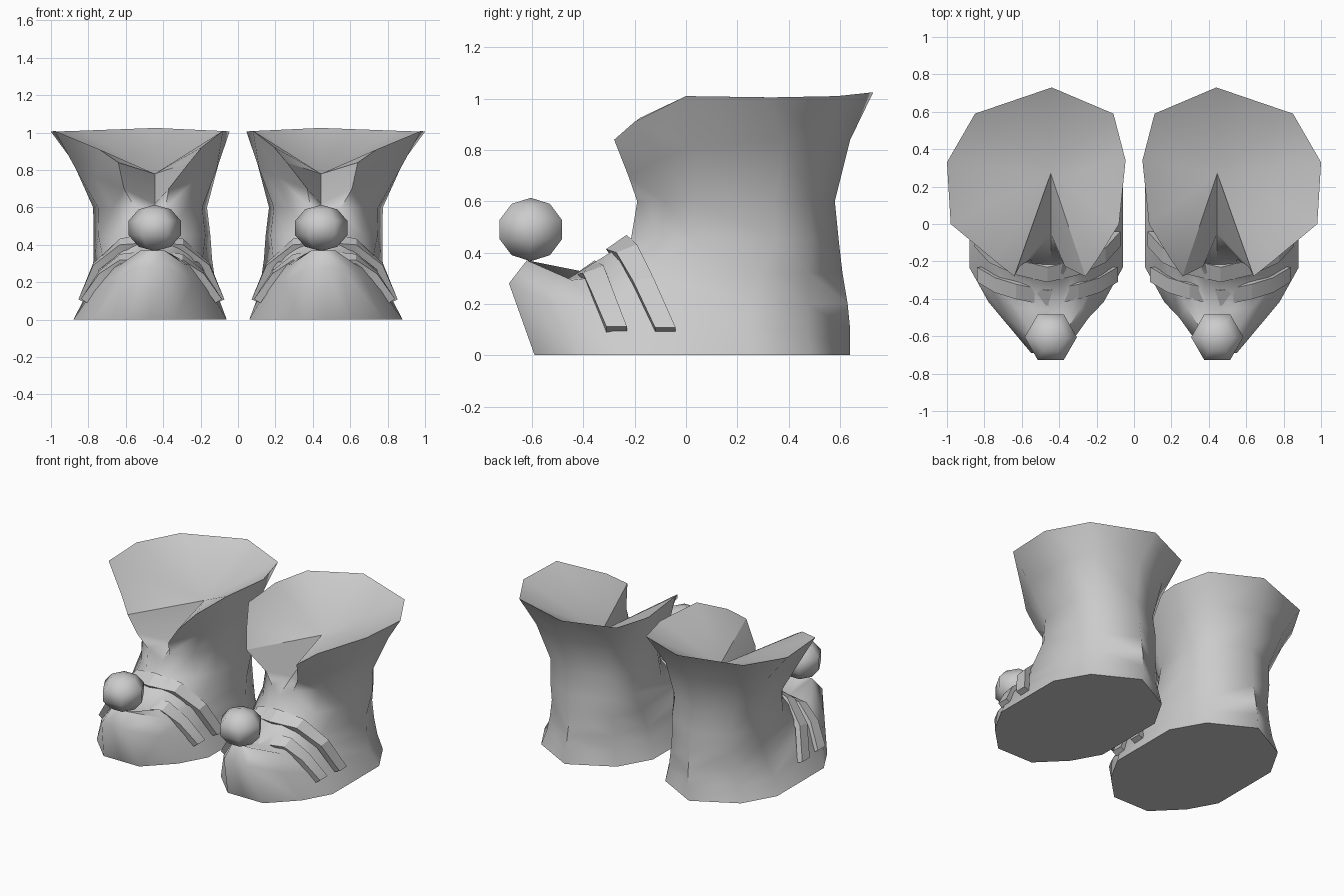
import bpy, bmesh, math
from mathutils import Vector

cube = bpy.data.objects.get("Cube")
if cube:
    bpy.data.objects.remove(cube, do_unlink=True)

grey = bpy.data.materials.new("light_grey")
grey.use_nodes = True
grey.diffuse_color = (0.6, 0.6, 0.6, 1)
grey.node_tree.nodes["Principled BSDF"].inputs["Base Color"].default_value = (0.6, 0.6, 0.6, 1)

MID = 0.445  # x of the notch and toe ball
STRAP_MID = 0.463

# Half outline of a boot section, from heel to front
OUTLINE = [(0, 1), (.7, .75), (1, .4), (1, -.42), (.75, -.72), (.33, -1), (0, -1)]
FRONT = 6  # index of the front centre point

# Sections: back z, front z, back y, front y, centre x, half width, front narrowing
LEVELS = [
    (0, 0, .64, -.59, .47, .41, 1),
    (.1, .28, .64, -.69, .463, .375, .7),
    (.2, .37, .63, -.62, .457, .35, .55),
    (.32, .298, .61, -.46, .455, .328, .62),
    (.45, .45, .595, -.215, .46, .318, .8),
    (.6, .6, .58, -.19, .47, .31, .8),
    (.84, .7, .64, -.225, .49, .39, .93),
]

# Flared cuff rim, starting at the back and ending in the front notch
RIM_OUTER = [(.44, .73, 1.025), (.85, .59, 1.01), (1, .33, 1.005), (.98, 0, 1.01),
             (.74, -.2, .91), (.64, -.28, .84), (MID, .27, .78)]
RIM_INNER = [(.26, -.28, .84), (.19, -.18, .925), (.08, 0, 1.01), (.045, .34, 1.005), (.11, .59, 1.01)]

# Strap paths from the middle outwards: x offset, y, z
STRAPS = {
    "toe_strap": [(0, -.385, .325), (.16, -.355, .318), (.265, -.325, .24), (.36, -.27, .1)],
    "ankle_strap": [(0, -.26, .425), (.16, -.225, .4), (.295, -.165, .285), (.372, -.08, .1)],
}


def finish(bm, name, angle):
    bmesh.ops.recalc_face_normals(bm, faces=bm.faces)
    mesh = bpy.data.meshes.new(name)
    bm.to_mesh(mesh)
    bm.free()
    obj = bpy.data.objects.new(name, mesh)
    bpy.context.collection.objects.link(obj)
    mesh.materials.append(grey)
    bpy.ops.object.select_all(action='DESELECT')
    obj.select_set(True)
    bpy.context.view_layer.objects.active = obj
    bpy.ops.object.shade_smooth_by_angle(angle=math.radians(angle), keep_sharp_edges=True)


def bridge(bm, rings):
    for a, b in zip(rings, rings[1:]):
        n = len(a)
        for i in range(n):
            j = (i + 1) % n
            bm.faces.new((a[i], a[j], b[j], b[i]))


def section(zb, zf, yb, yf, cx, half, narrow):
    full = OUTLINE + [(-x, y) for x, y in OUTLINE[-2:0:-1]]
    points = []
    for nx, ny in full:
        t = ((1 - ny) / 2) ** 2
        points.append((cx + nx * half * (1 - (1 - narrow) * t),
                       (yb + yf) / 2 + ny * (yb - yf) / 2,
                       zb + (zf - zb) * t * t))
    return points


def boot(side, sx):
    bm = bmesh.new()
    sections = [section(*level) for level in LEVELS]
    # Fold leading up into the notch
    sections[-2][FRONT] = (MID, -.19, .545)
    sections[-1][FRONT] = (MID, -.05, .62)
    sections.append(RIM_OUTER + RIM_INNER)
    rings = [[bm.verts.new((sx * x, y, z)) for x, y, z in s] for s in sections]
    bridge(bm, rings)
    bm.faces.new(rings[0])
    # Top closed by a fan sloping down to the notch
    rim = rings[-1]
    n = len(rim)
    for k in range(1, n - 1):
        bm.faces.new((rim[FRONT], rim[(FRONT + k) % n], rim[(FRONT + k + 1) % n]))
    # Crisp creases around the notch
    creases = [(rim[FRONT], rim[FRONT - 1]), (rim[FRONT], rim[FRONT + 1])]
    for low, high in zip(rings[-3:], rings[-2:]):
        creases += [(low[i], high[i]) for i in (FRONT - 1, FRONT, FRONT + 1)]
    for pair in creases:
        bm.edges.get(pair).smooth = False
    finish(bm, side + "_boot", 62)


def strap(name, path, sx):
    bm = bmesh.new()
    path = [Vector((-x, y, z)) for x, y, z in path[:0:-1]] + [Vector(p) for p in path]
    rings = []
    for i, p in enumerate(path):
        tangent = path[min(i + 1, len(path) - 1)] - path[max(i - 1, 0)]
        slope = .028 * (1 - abs(p.x) / path[-1].x)
        wide = Vector((0, .04, slope))
        normal = tangent.cross(wide).normalized() * .02
        base = Vector((STRAP_MID, 0, 0)) + p
        corners = [base + wide + normal, base - wide + normal,
                   base - wide - normal, base + wide - normal]
        rings.append([bm.verts.new((sx * c.x, c.y, c.z)) for c in corners])
    bridge(bm, rings)
    bm.faces.new(rings[0])
    bm.faces.new(rings[-1])
    finish(bm, name, 20)


def toe_ball(side, sx):
    bm = bmesh.new()
    bmesh.ops.create_uvsphere(bm, u_segments=6, v_segments=5, radius=.147)
    # Quarter turn so that a flat side faces forward
    for v in bm.verts:
        v.co = (sx * MID - v.co.y, v.co.x - .605, v.co.z * .84 + .49)
    finish(bm, side + "_toe_ball", 75)


for side, sx in (("left", 1), ("right", -1)):
    boot(side, sx)
    toe_ball(side, sx)
    for name, path in STRAPS.items():
        strap(side + "_" + name, path, sx)
